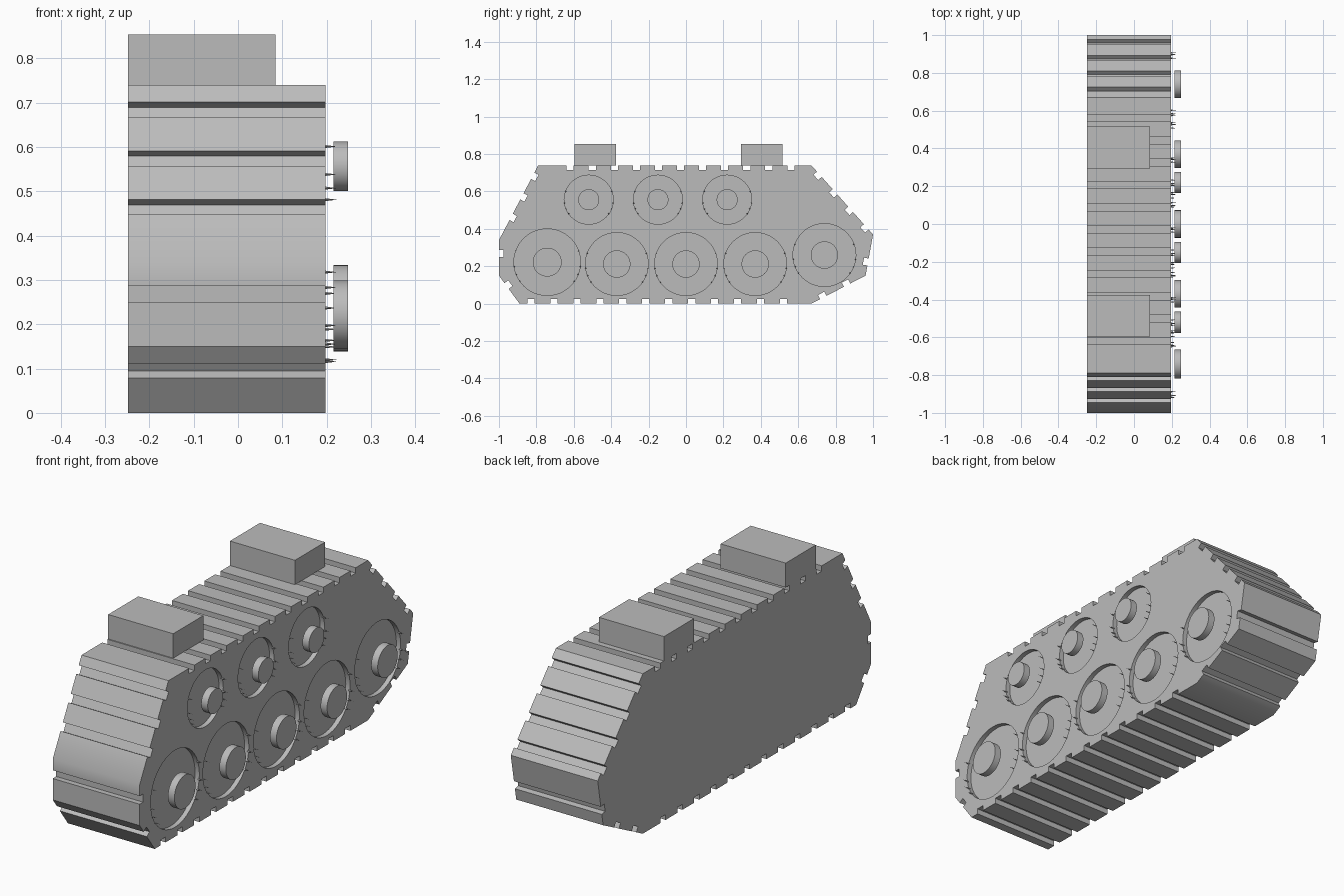
import bpy, bmesh, math
from mathutils import Vector, Matrix

if "Cube" in bpy.data.objects:
    bpy.data.objects.remove(bpy.data.objects["Cube"])

GREY = 0.5
mat = bpy.data.materials.new("plain grey")
mat.use_nodes = True
mat.diffuse_color = (GREY, GREY, GREY, 1)
mat.node_tree.nodes["Principled BSDF"].inputs["Base Color"].default_value = (GREY, GREY, GREY, 1)

INNER, OUTER, FLOOR = -0.248, 0.197, 0.175


def make(name, bm, smooth=True):
    bmesh.ops.recalc_face_normals(bm, faces=bm.faces)
    mesh = bpy.data.meshes.new(name)
    bm.to_mesh(mesh)
    bm.free()
    mesh.materials.append(mat)
    obj = bpy.data.objects.new(name, mesh)
    bpy.context.collection.objects.link(obj)
    if smooth:
        bpy.ops.object.select_all(action="DESELECT")
        obj.select_set(True)
        bpy.context.view_layer.objects.active = obj
        bpy.ops.object.shade_smooth_by_angle(angle=math.radians(30))
    return obj


def disc(bm, y, z, r, x0, x1, sides=48, tip=None):
    """Cylinder or cone lying along x."""
    place = Matrix.Translation(((x0 + x1) / 2, y, z)) @ Matrix.Rotation(math.pi / 2, 4, "Y")
    bmesh.ops.create_cone(bm, cap_ends=True, segments=sides, radius1=r,
                          radius2=r if tip is None else tip, depth=x1 - x0, matrix=place)


def notched_edge(a, b, notches, width=0.038, depth=0.025):
    """Points from a towards b, with a square notch at each distance fraction."""
    a, b = Vector(a), Vector(b)
    along = (b - a).normalized()
    inward = Vector((-along.y, along.x)) * depth
    pts = [a]
    for t in notches:
        mid = a.lerp(b, t)
        p, q = mid - along * width / 2, mid + along * width / 2
        pts += [p, p + inward, q + inward, q]
    return pts


def spread(first, last, count):
    return [first + (last - first) * i / (count - 1) for i in range(count)]


# Track outline, counter-clockwise in (y, z), with the tread notches per edge
edges = [
    ((-0.89, 0), spread(0.039, 0.905, 12)),
    ((0.67, 0), spread(0.22, 0.66, 2)),
    ((0.96, 0.15), [0.33]),
    ((1.0, 0.37), spread(0.11, 0.87, 4)),
    ((0.67, 0.74), spread(0.075, 0.883, 11)),
    ((-0.79, 0.74), spread(0.14, 0.69, 3)),
    ((-1.0, 0.34), [0.38]),
    ((-1.0, 0.15), [0.37]),
]
outline = []
for i, (start, notches) in enumerate(edges):
    outline += notched_edge(start, edges[(i + 1) % len(edges)][0], notches)
bm = bmesh.new()
face = bm.faces.new([bm.verts.new((INNER, p.x, p.y)) for p in outline])
side = bmesh.ops.extrude_face_region(bm, geom=[face])
bmesh.ops.translate(bm, vec=(OUTER - INNER, 0, 0),
                    verts=[v for v in side["geom"] if isinstance(v, bmesh.types.BMVert)])
body = make("track_body", bm, smooth=False)

# Wheels: y, z, radius, hub radius
wheels = [(-0.742, 0.222, 0.178, 0.077), (0.74, 0.26, 0.168, 0.073)]
wheels += [(y, 0.212, 0.168, 0.073) for y in (-0.37, 0, 0.37)]
wheels += [(y, 0.556, 0.131, 0.056) for y in (-0.52, -0.15, 0.22)]

# Round wheel recesses cut into the outer side
bm = bmesh.new()
for y, z, r, hub in wheels:
    disc(bm, y, z, r, FLOOR, OUTER + 0.1)
cutter = make("recess_cutter", bm, smooth=False)
cutter.hide_render = True
cut = body.modifiers.new("recesses", "BOOLEAN")
cut.operation, cut.solver, cut.object = "DIFFERENCE", "EXACT", cutter
bpy.context.view_layer.update()
result = bpy.data.meshes.new_from_object(body.evaluated_get(bpy.context.evaluated_depsgraph_get()))
body.modifiers.clear()
body.data = result
bpy.data.objects.remove(cutter)
bpy.ops.object.select_all(action="DESELECT")
body.select_set(True)
bpy.context.view_layer.objects.active = body
bpy.ops.object.shade_smooth_by_angle(angle=math.radians(30))

# Hub caps, and small spikes along the front and rear of each rim
spikes = bmesh.new()
for n, (y, z, r, hub) in enumerate(wheels):
    bm = bmesh.new()
    disc(bm, y, z, hub, 0.215, 0.248)
    make(f"wheel_hub_{n + 1}", bm)
    for turn in (0, 180):
        for step in (-35, -22, -8, 20):
            a = math.radians(turn + (step if turn == 0 else -step))
            disc(spikes, y + r * math.cos(a), z + r * math.sin(a), 0.004,
                 OUTER - 0.005, OUTER + 0.026, sides=4, tip=0)
make("rim_spikes", spikes, smooth=False)

# Box mounts on top
for name, y in (("front_mount", -0.485), ("rear_mount", 0.405)):
    bm = bmesh.new()
    bmesh.ops.create_cube(bm, size=1)
    bmesh.ops.scale(bm, vec=(0.333, 0.22, 0.113), verts=bm.verts)
    bmesh.ops.translate(bm, vec=(INNER + 0.1665, y, 0.7965), verts=bm.verts)
    make(name, bm, smooth=False)
